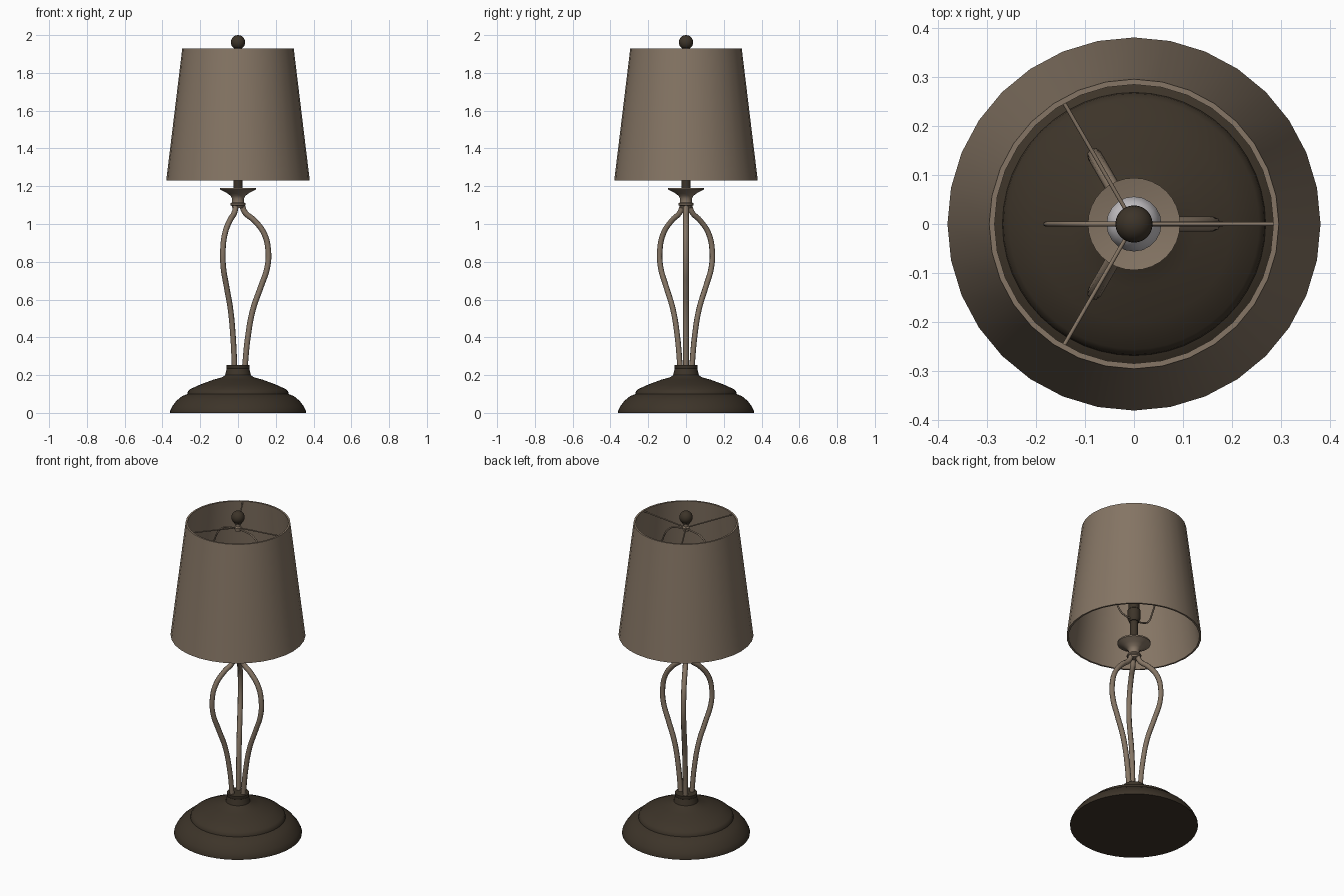
import bpy, bmesh, math
from mathutils import Matrix

if "Cube" in bpy.data.objects:
    bpy.data.objects.remove(bpy.data.objects["Cube"])


def material(name, rgb):
    m = bpy.data.materials.new(name)
    m.diffuse_color = (*rgb, 1)
    m.use_nodes = True
    m.node_tree.nodes["Principled BSDF"].inputs["Base Color"].default_value = m.diffuse_color
    return m


BRONZE = material("dark bronze", (0.046, 0.034, 0.022))
TAUPE = material("taupe", (0.235, 0.178, 0.128))
GLASS = material("bulb glass", (0.55, 0.53, 0.55))


def add(name, mesh, mat, angle=35):
    ob = bpy.data.objects.new(name, mesh)
    bpy.context.collection.objects.link(ob)
    mesh.materials.clear()
    mesh.materials.append(mat)
    bpy.ops.object.select_all(action='DESELECT')
    ob.select_set(True)
    bpy.context.view_layer.objects.active = ob
    bpy.ops.object.shade_smooth_by_angle(angle=math.radians(angle))
    return ob


def lathe(name, profile, mat, sides=32, closed=False, angle=35):
    """Revolve (radius, z) points round the z axis."""
    bm = bmesh.new()
    rings = []
    for r, z in profile:
        if r == 0:
            rings.append([bm.verts.new((0, 0, z))] * sides)
        else:
            rings.append([bm.verts.new((r * math.cos(2 * math.pi * i / sides),
                                        r * math.sin(2 * math.pi * i / sides), z))
                          for i in range(sides)])
    pairs = list(zip(rings, rings[1:]))
    if closed:
        pairs.append((rings[-1], rings[0]))
    for a, b in pairs:
        for i in range(sides):
            j = (i + 1) % sides
            bm.faces.new(list(dict.fromkeys((a[i], a[j], b[j], b[i]))))
    bmesh.ops.recalc_face_normals(bm, faces=bm.faces)
    me = bpy.data.meshes.new(name)
    bm.to_mesh(me)
    bm.free()
    return add(name, me, mat, angle)


def tube(name, points, radius, mat, turn=0, smooth=True):
    """Sweep a round rod along points, turned about z."""
    cu = bpy.data.curves.new(name, 'CURVE')
    cu.dimensions = '3D'
    cu.bevel_depth = radius
    cu.bevel_resolution = 2
    cu.resolution_u = 6
    cu.use_fill_caps = True
    sp = cu.splines.new('BEZIER')
    sp.bezier_points.add(len(points) - 1)
    for bp, p in zip(sp.bezier_points, points):
        bp.co = p
        bp.handle_left_type = bp.handle_right_type = 'AUTO' if smooth else 'VECTOR'
    tmp = bpy.data.objects.new("tmp", cu)
    bpy.context.collection.objects.link(tmp)
    dg = bpy.context.evaluated_depsgraph_get()
    me = bpy.data.meshes.new_from_object(tmp.evaluated_get(dg))
    bpy.data.objects.remove(tmp)
    me.transform(Matrix.Rotation(turn, 4, 'Z'))
    return add(name, me, mat, 50)


# Stepped, domed base
lathe("base", [(0, 0), (0.36, 0), (0.36, 0.01), (0.348, 0.035), (0.325, 0.065),
               (0.297, 0.088), (0.268, 0.1), (0.266, 0.112), (0.255, 0.125),
               (0.2, 0.15), (0.13, 0.176), (0.085, 0.188), (0.068, 0.2),
               (0.06, 0.235), (0.062, 0.238), (0.062, 0.254), (0, 0.254)], BRONZE, 48)

# Three bowed legs
leg = [(0.036, 0.24), (0.052, 0.4), (0.08, 0.55), (0.122, 0.67), (0.155, 0.77),
       (0.16, 0.86), (0.138, 0.95), (0.085, 1.02), (0.038, 1.06), (0.02, 1.1)]
for k in range(3):
    tube(f"leg_{k + 1}", [(r, 0, z) for r, z in leg], 0.015, TAUPE, k * 2 * math.pi / 3)

# Collar and flared cup above the legs
lathe("collar_cup", [(0, 1.085), (0.03, 1.085), (0.033, 1.095), (0.041, 1.1), (0.041, 1.108),
                     (0.032, 1.115), (0.031, 1.135), (0.04, 1.15), (0.062, 1.166),
                     (0.094, 1.182), (0.094, 1.19), (0.06, 1.183), (0, 1.178)], TAUPE)

# Stem, socket and bulb
lathe("stem", [(0, 1.17), (0.024, 1.17), (0.024, 1.34), (0, 1.34)], BRONZE, 16)
lathe("socket", [(0, 1.325), (0.028, 1.325), (0.036, 1.345), (0.036, 1.40),
                 (0.03, 1.405), (0.03, 1.46), (0, 1.46)], BRONZE, 20)
lathe("bulb", [(0, 1.455), (0.026, 1.455), (0.03, 1.49), (0.045, 1.53), (0.055, 1.565),
               (0.056, 1.595), (0.046, 1.625), (0.026, 1.645), (0, 1.65)], GLASS, 20, angle=60)

# Harp wire around the bulb
half = [(0.0, 1.34), (0.06, 1.342), (0.105, 1.365), (0.13, 1.42), (0.165, 1.55),
        (0.18, 1.68), (0.165, 1.77), (0.11, 1.865), (0.05, 1.885), (0.0, 1.89)]
for side, s in (("right", 1), ("left", -1)):
    tube("harp_" + side, [(s * x, 0, z) for x, z in half], 0.005, TAUPE)

# Tapered drum shade with wall thickness
lathe("shade", [(0.38, 1.23), (0.295, 1.93), (0.284, 1.93), (0.369, 1.23)],
      TAUPE, 32, closed=True)

# Spider arms holding the shade
for k in range(3):
    tube(f"spider_arm_{k + 1}", [(0, 0, 1.898), (0.289, 0, 1.922)], 0.004, TAUPE,
         k * 2 * math.pi / 3, smooth=False)

# Finial neck and ball
lathe("finial_neck", [(0, 1.88), (0.018, 1.88), (0.02, 1.9), (0.013, 1.908),
                      (0.013, 1.92), (0.022, 1.925), (0.022, 1.935), (0, 1.935)], TAUPE, 16)
ball = [(0.038 * math.sin(t * math.pi / 12), 1.962 - 0.038 * math.cos(t * math.pi / 12))
        for t in range(1, 12)]
lathe("finial_ball", [(0, 1.924)] + ball + [(0, 2.0)], BRONZE, 24)
